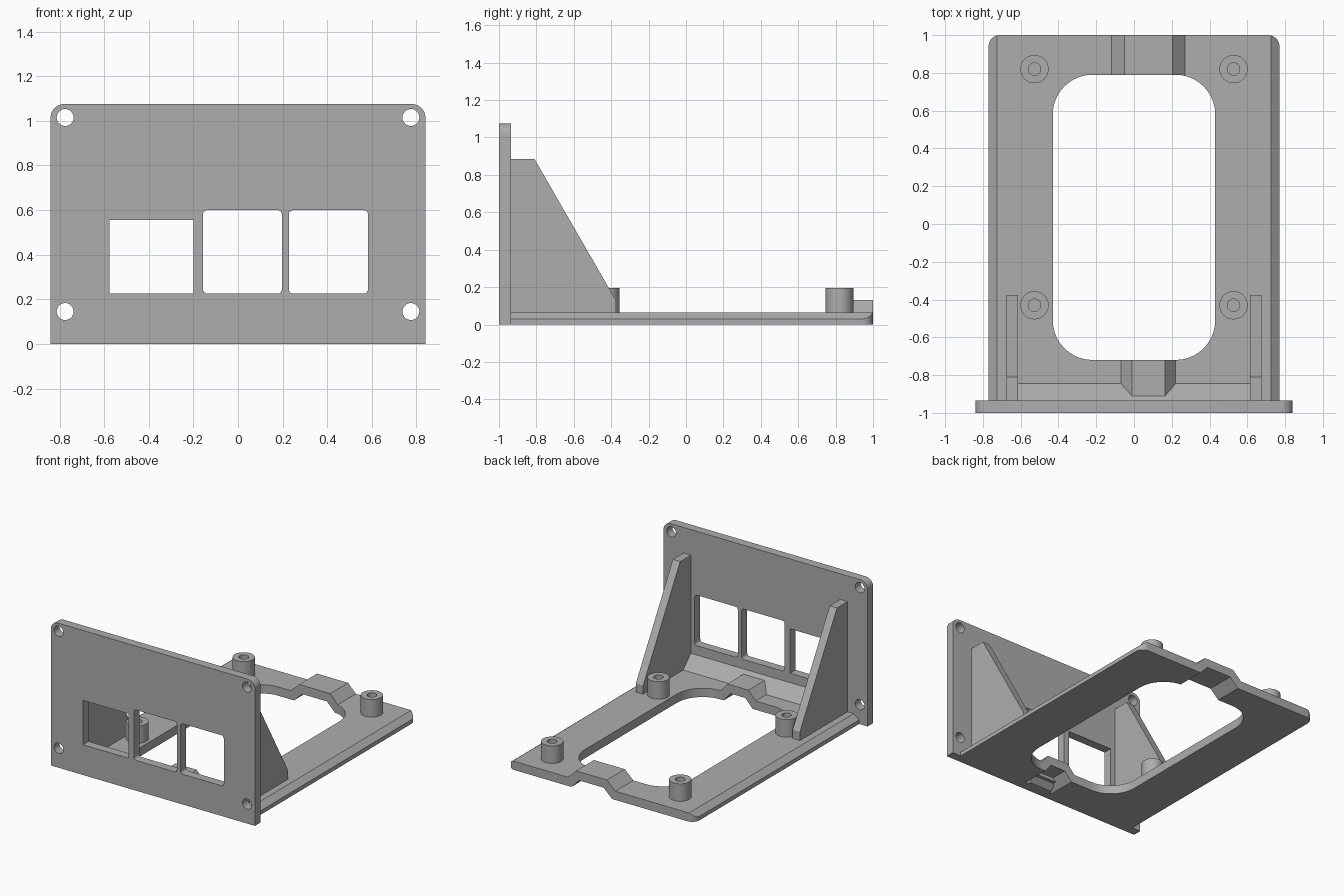
import bpy
from math import sin, cos, pi, radians
from mathutils import Vector

default = bpy.data.objects.get("Cube")
if default:
    bpy.data.objects.remove(default, do_unlink=True)

grey = bpy.data.materials.new("plain grey")
grey.use_nodes = True
colour = (0.42, 0.42, 0.42, 1)
grey.diffuse_color = colour
grey.node_tree.nodes["Principled BSDF"].inputs["Base Color"].default_value = colour

T = 0.065           # sheet thickness
BACK = -1 + T       # rear face of the front panel


def prism(name, pts, axis, lo, hi):
    """Extrude a 2D outline along axis; outline is (y,z), (x,z) or (x,y)."""
    place = {"x": lambda a, b, d: (d, a, b),
             "y": lambda a, b, d: (a, d, b),
             "z": lambda a, b, d: (a, b, d)}[axis]
    n = len(pts)
    verts = [place(a, b, d) for d in (lo, hi) for a, b in pts]
    faces = [list(range(n)), list(range(n, 2 * n))]
    faces += [[i, (i + 1) % n, n + (i + 1) % n, n + i] for i in range(n)]
    mesh = bpy.data.meshes.new(name)
    mesh.from_pydata(verts, [], faces)
    mesh.materials.append(grey)
    obj = bpy.data.objects.new(name, mesh)
    bpy.context.collection.objects.link(obj)
    select(obj)
    bpy.ops.object.mode_set(mode="EDIT")
    bpy.ops.mesh.select_all(action="SELECT")
    bpy.ops.mesh.normals_make_consistent(inside=False)
    bpy.ops.object.mode_set(mode="OBJECT")
    return obj


def select(obj):
    bpy.ops.object.select_all(action="DESELECT")
    obj.select_set(True)
    bpy.context.view_layer.objects.active = obj


def combine(obj, other, operation):
    """Apply a boolean and discard the helper."""
    mod = obj.modifiers.new("cut", "BOOLEAN")
    mod.operation, mod.solver, mod.object = operation, "EXACT", other
    select(obj)
    bpy.ops.object.modifier_apply(modifier=mod.name)
    bpy.data.objects.remove(other, do_unlink=True)


def smooth(obj):
    select(obj)
    bpy.ops.object.shade_smooth_by_angle(angle=radians(25))


def circle(x, y, r, n=32):
    return [(x + r * cos(2 * pi * i / n), y + r * sin(2 * pi * i / n)) for i in range(n)]


def rounded(x0, x1, y0, y1, low, high, steps=10):
    """Rectangle outline with separate lower and upper corner radii."""
    pts = []
    for k, (x, y, sx, sy, r) in enumerate([(x1, y1, -1, -1, high), (x0, y1, 1, -1, high),
                                           (x0, y0, 1, 1, low), (x1, y0, -1, 1, low)]):
        if r == 0:
            pts.append((x, y))
            continue
        for i in range(steps + 1):
            a = (k + i / steps) * pi / 2
            pts.append((x + sx * r + r * cos(a), y + sy * r + r * sin(a)))
    return pts


# Front panel with screw holes and three windows
panel = prism("front_panel", rounded(-0.84, 0.84, 0, 1.075, 0, 0.06), "y", -1, BACK)
for x in (-0.775, 0.775):
    for z in (0.145, 1.015):
        combine(panel, prism("cutter", circle(x, z, 0.038), "y", -1.2, -0.8), "DIFFERENCE")
for x0, x1, top, r in ((-0.575, -0.2, 0.555, 0), (-0.157, 0.197, 0.6, 0.02), (0.228, 0.583, 0.6, 0.02)):
    combine(panel, prism("cutter", rounded(x0, x1, 0.225, top, r, r, 4), "y", -1.2, -0.8), "DIFFERENCE")
smooth(panel)


# Base tray: chamfered sheet with a raised bridge at each end
def sheet(name, a, b, c, d, lo, hi):
    s = 0.027
    outline = [(-0.77, 0), (a + s, 0), (b + s, T), (c - s, T), (d - s, 0), (0.77, 0),
               (0.77, 0.03), (0.725, T), (d, T), (c, 2 * T), (b, 2 * T), (a, T),
               (-0.725, T), (-0.77, 0.03)]
    return prism(name, outline, "y", lo, hi)


base = sheet("base_tray", -0.12, -0.05, 0.205, 0.27, 0, 1)
combine(base, sheet("front_half", -0.07, -0.01, 0.165, 0.22, BACK, 0), "UNION")
plug = [(BACK, 0), (-0.91, 0), (-0.825, 0.085), (BACK, 0.085)]
combine(base, prism("recess_end", plug, "x", -0.02, 0.17), "UNION")
combine(base, prism("opening", rounded(-0.43, 0.43, -0.72, 0.79, 0.21, 0.21), "z", -1, 1), "DIFFERENCE")
combine(base, prism("corners", rounded(-0.77, 0.77, -1.5, 1, 0, 0.06), "z", -1, 1), "INTERSECT")
smooth(base)

# Sloped fillet where tray and panel meet
prism("corner_fillet", [(BACK, 0.04), (-0.845, 0.04), (-0.845, T), (BACK, 0.155)], "x", -0.615, 0.615)

# Side gussets
brace = [(BACK, T), (-0.375, T), (-0.375, 0.13), (-0.81, 0.885), (BACK, 0.885)]
for side, x in (("left", 0.615), ("right", -0.675)):
    prism(side + "_gusset", brace, "x", x, x + 0.06)

# Mounting posts with blind screw holes
for side, x in (("left", 0.527), ("right", -0.527)):
    for end, y in (("back", 0.82), ("front", -0.43)):
        post = prism(f"{end}_{side}_post", circle(x, y, 0.075), "z", 0.05, 0.195)
        combine(post, prism("cutter", circle(x, y, 0.033, 24), "z", T, 0.3), "DIFFERENCE")
        smooth(post)
